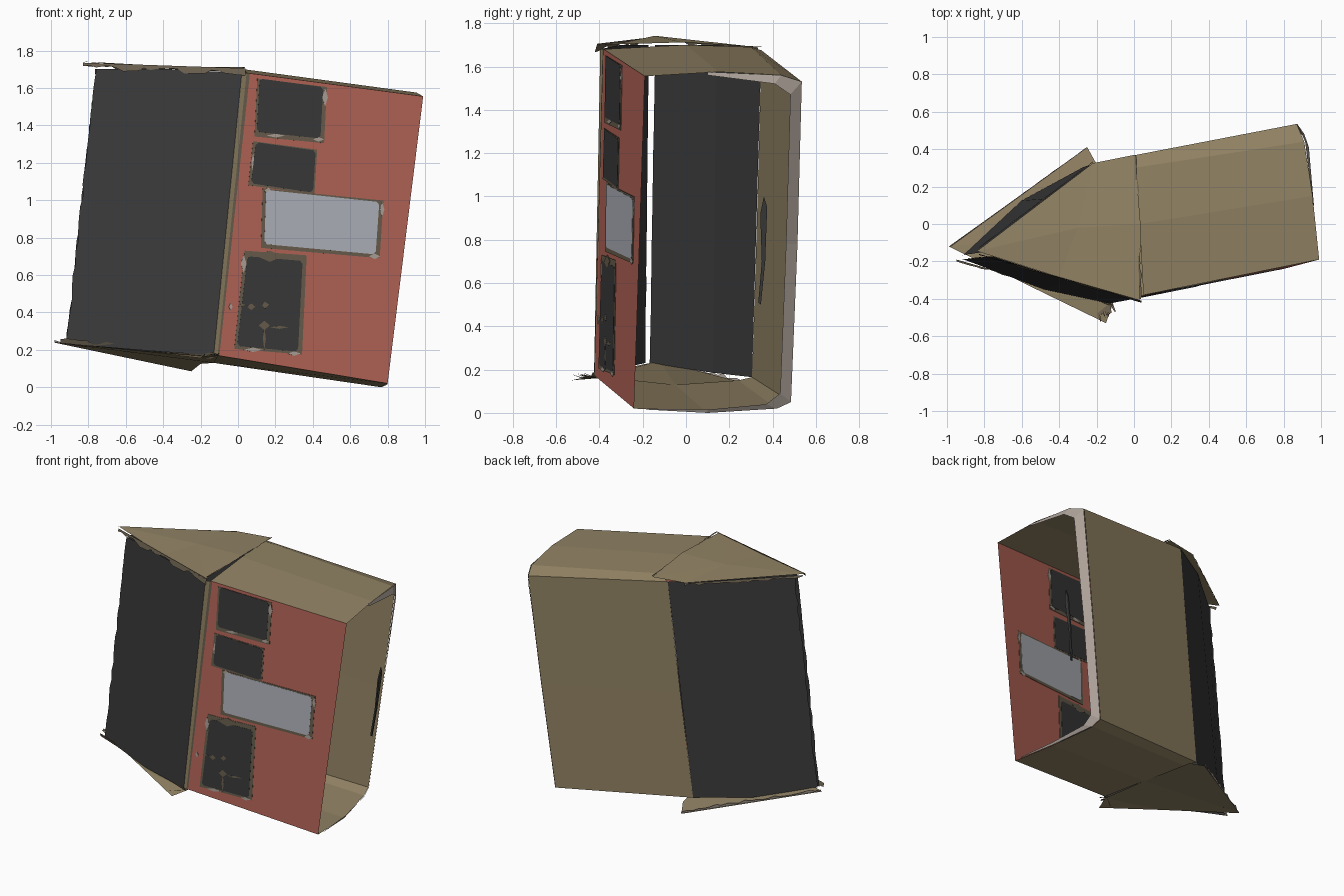
import bpy, random
from mathutils import Vector

if "Cube" in bpy.data.objects:
    bpy.data.objects.remove(bpy.data.objects["Cube"])

random.seed(4)


def mat(name, r, g, b):
    m = bpy.data.materials.new(name)
    m.diffuse_color = (r, g, b, 1)
    m.use_nodes = True
    m.node_tree.nodes["Principled BSDF"].inputs["Base Color"].default_value = m.diffuse_color
    return m


TAN = mat("cardboard tan", .29, .23, .13)
RED = mat("brick red", .46, .13, .096)
DARK = mat("charcoal", .042, .042, .043)
GREY = mat("pale grey", .44, .455, .50)
BROWN = mat("worn brown", .14, .112, .074)
PALE = mat("torn paper", .41, .355, .315)


def mesh(name, verts, faces, material):
    me = bpy.data.meshes.new(name)
    me.from_pydata([tuple(v) for v in verts], [], faces)
    me.materials.append(material)
    ob = bpy.data.objects.new(name, me)
    bpy.context.collection.objects.link(ob)
    return ob


def loft(name, a, b, material):
    """Sheet stretched between two point rows."""
    n = len(a)
    faces = [(i, i + 1, n + i + 1, n + i) for i in range(n - 1)]
    return mesh(name, list(a) + list(b), faces, material)


def seam(name, a, b, width, material, steps=24):
    """Ragged ribbon along the edge from a to b, torn out towards width."""
    a, b, w = Vector(a), Vector(b), Vector(width)
    line = [a.lerp(b, i / steps) for i in range(steps + 1)]
    torn = [p + w * random.uniform(.3, 1.2) for p in line]
    return loft(name, line, torn, material)


# Open box body: top, back and bottom as one folded sheet
roof_ring = [(.05, -.38, 1.68), (.03, 0, 1.70), (.0, .30, 1.69), (-.10, .348, 1.675),
             (-.185, .328, .9), (-.27, .305, .165), (-.22, .24, .15),
             (-.13, -.05, .13), (-.11, -.42, .17)]
open_ring = [(.99, -.19, 1.555), (.955, .15, 1.575), (.91, .44, 1.56), (.87, .535, 1.53),
             (.78, .515, .78), (.69, .485, .05), (.70, .42, .02),
             (.765, .10, 0), (.80, -.24, .02)]
loft("body_shell", roof_ring, open_ring, TAN)

# Torn pale rim curling in around the opening
outer = [(.957, .10, 1.575), (.915, .44, 1.56), (.873, .535, 1.53), (.782, .515, .78),
         (.692, .485, .05), (.705, .42, .02), (.768, .10, 0), (.80, -.18, .015)]
inner = [(.962, .10, 1.56), (.935, .41, 1.52), (.91, .482, 1.47), (.815, .462, .78),
         (.73, .435, .09), (.735, .37, .04), (.775, .10, .015), (.803, -.18, .02)]
loft("opening_rim", outer, inner, PALE)

# Red front wall
mesh("front_wall", [roof_ring[0], open_ring[0], open_ring[-1], roof_ring[-1]],
     [(0, 1, 2, 3)], RED)


def wall_point(x, z, off):
    """Point on the front wall plane, moved out (off > 0) or in."""
    return Vector((x, -.399 + .2 * x + .0053 * z, z)) + Vector((.196, -.981, 0)) * off


def plate(name, outline, thick, material):
    """Thin plate showing on both faces of the front wall."""
    n = len(outline)
    v = [wall_point(x, z, s * thick) for s in (1, -1) for x, z in outline]
    f = [tuple(range(n)), tuple(range(2 * n - 1, n - 1, -1))]
    f += [(i, i + n, (i + 1) % n + n, (i + 1) % n) for i in range(n)]
    mesh(name, v, f, material)


def panel(name, corners, border, material):
    """Panel with a worn border (left, top, right, bottom widths)."""
    l, t, r, b = border
    grow = [(-l, t), (r, t), (r, -b), (-l, -b)]
    plate(name + "_border", [(x + p, z + q) for (x, z), (p, q) in zip(corners, grow)],
          .0025, BROWN)
    cut = []                                   # slightly clipped corners
    for i, c in enumerate(corners):
        c = Vector(c)
        for o in (corners[i - 1], corners[(i + 1) % 4]):
            cut.append(c + (Vector(o) - c).normalized() * .015)
    plate(name, cut, .0038, material)


panel("upper_window", [(.115, 1.65), (.455, 1.605), (.44, 1.33), (.10, 1.365)],
      (.012, .0, .02, .025), DARK)
panel("lower_window", [(.095, 1.31), (.415, 1.265), (.40, 1.04), (.07, 1.09)],
      (.015, .005, .008, .01), DARK)
panel("sign_panel", [(.15, 1.055), (.755, .99), (.735, .71), (.14, .765)],
      (.018, .008, .022, .02), GREY)
panel("door", [(.05, .70), (.345, .675), (.32, .19), (-.005, .22)],
      (.015, .03, .022, .015), DARK)


# Worn spots on the door and torn paper spots around the panels
def spots(name, places, thick, material):
    for x, z, w, h in places:
        plate(name, [(x - w, z), (x, z + h), (x + w, z), (x, z - h)], thick, material)


spots("door_spot", [(.07, .43, .022, .018), (.145, .44, .02, .018), (.14, .33, .03, .025),
                    (.02, .44, .02, .006), (.22, .32, .05, .008), (.14, .26, .008, .06),
                    (.17, .70, .07, .03)], .0044, BROWN)
spots("paper_spot", [(.465, 1.55, .015, .05), (.43, 1.325, .03, .012), (.20, 1.345, .05, .01),
                     (.08, 1.20, .01, .05), (.16, 1.05, .02, .02), (.73, .70, .03, .015),
                     (.77, .95, .012, .04), (.03, .66, .015, .05), (.30, .18, .035, .012),
                     (.08, .20, .05, .012), (-.04, .43, .01, .02)], .0035, PALE)

# Tan fold between front roof panel and front wall
fold_top, fold_bottom = (.02, -.396, 1.68), (-.13, -.425, .17)
loft("front_fold", [roof_ring[0], roof_ring[-1]], [fold_top, fold_bottom], TAN)
loft("fold_wear", [wall_point(.045, 1.68, .004), wall_point(-.11, .17, .004)],
     [wall_point(.063, 1.68, .004), wall_point(-.10, .17, .004)], BROWN)

# Charcoal roof panels, with a narrow gap left along the ridge
loft("front_roof_panel", [(-.75, -.175, 1.70), (-.36, -.30, 1.70), fold_top],
     [(-.91, -.19, .23), (-.48, -.35, .195), fold_bottom], DARK)
loft("back_roof_panel", [(-.75, -.14, 1.70), (-.42, .14, 1.70), roof_ring[3]],
     [(-.91, -.165, .23), (-.60, .125, .185), roof_ring[5]], DARK)

# Triangular roof ends
mesh("top_gable", [(-.84, -.145, 1.742), (-.40, -.285, 1.71), (.03, -.41, 1.70),
                   (.035, 0, 1.712), (.005, .37, 1.69), (-.22, .325, 1.69),
                   (-.30, -.02, 1.712)],
     [(6, i, (i + 1) % 6) for i in range(6)], TAN)
mesh("bottom_gable", [(-.99, -.12, .24), (-.25, .41, .085), (-.20, .32, .125),
                      (-.13, -.05, .13), (-.11, -.42, .16), (-.15, -.53, .15),
                      (-.50, -.36, .19)],
     [(0, 1, 2, 3), (0, 3, 4, 6), (4, 5, 6)], TAN)

# Ragged glue seams along the roof edges
seam("top_front_seam", (-.83, -.16, 1.735), (.04, -.41, 1.705), (0, -.01, -.035), BROWN)
seam("top_back_seam", (-.83, -.13, 1.735), (-.22, .33, 1.69), (0, .006, -.02), BROWN)
seam("top_fold_seam", (.03, -.40, 1.712), (.005, .37, 1.695), (.015, 0, .0), BROWN)
seam("bottom_front_seam", (-.95, -.19, .235), (-.11, -.43, .16), (0, -.01, .025), BROWN)
seam("bottom_back_seam", (-.98, -.12, .24), (-.25, .41, .09), (0, .004, .02), PALE)
seam("bottom_tip_tear", (-.20, -.47, .155), (-.12, -.41, .16), (.02, -.05, .02), BROWN)
seam("front_ridge_seam", (-.75, -.175, 1.70), (-.91, -.19, .23), (-.012, .003, 0), DARK)
seam("back_ridge_seam", (-.75, -.14, 1.70), (-.91, -.165, .23), (-.012, -.003, 0), DARK)

# Dark sliver hanging in the opening by the rear rim
shape = [(.36, 1.0), (.375, .95), (.366, .70), (.346, .50), (.334, .51), (.35, .70), (.343, .92)]
mesh("dark_sliver", [(.745 + .125 * z + dx, y, z) for dx in (0, .01) for y, z in shape],
     [tuple(range(7)), tuple(range(13, 6, -1))]
     + [(i, (i + 1) % 7, (i + 1) % 7 + 7, i + 7) for i in range(7)], DARK)
